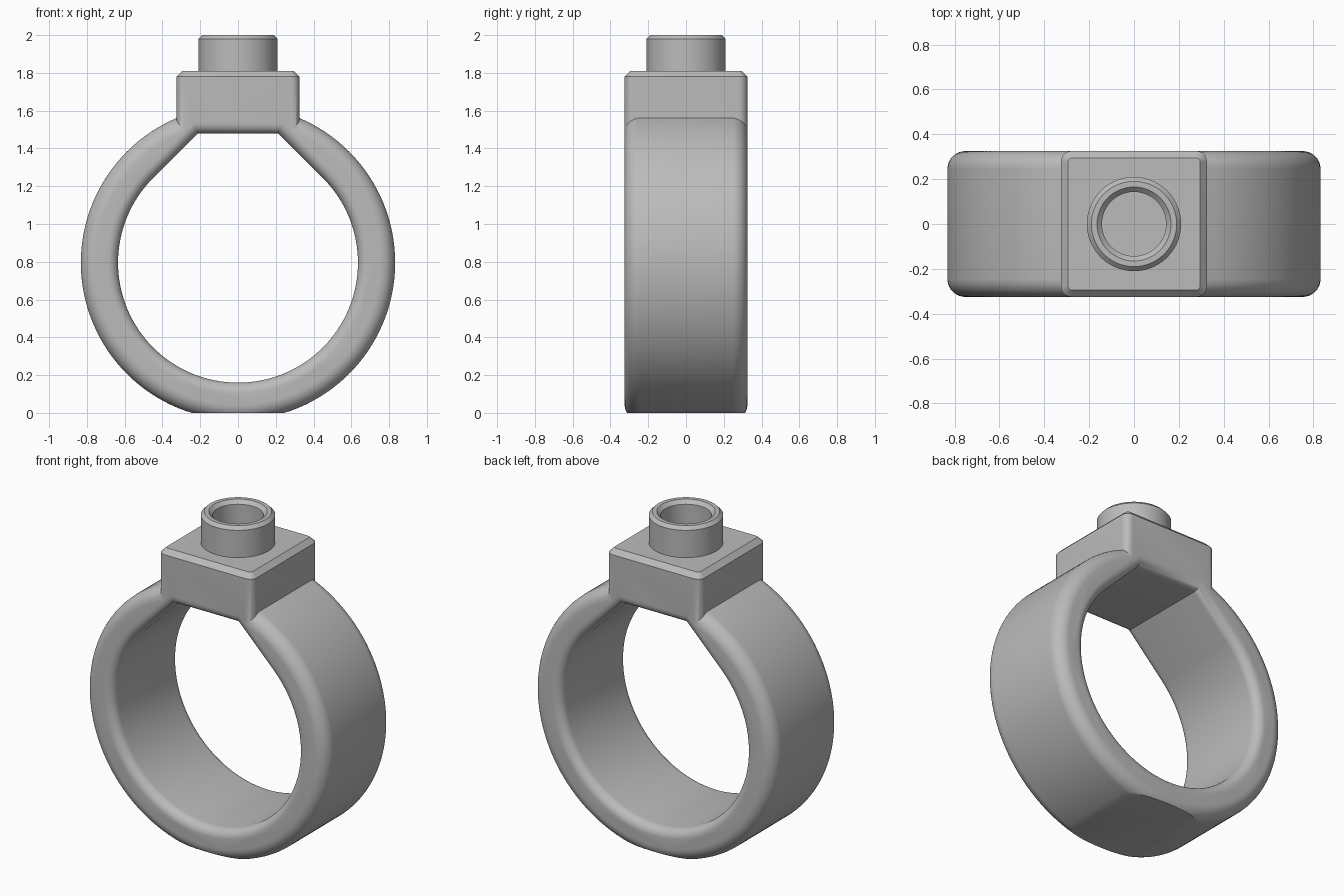
import bpy, bmesh
from math import sin, cos, pi, sqrt

cube = bpy.data.objects.get("Cube")
if cube:
    bpy.data.objects.remove(cube, do_unlink=True)

CENTRE_Z = 0.795      # centre of the finger hole
HALF = 0.325          # half depth of band and block
OUTER, INNER = 0.832, 0.635

grey = bpy.data.materials.new("plain_grey")
grey.use_nodes = True
grey.diffuse_color = (0.5, 0.5, 0.5, 1)
grey.node_tree.nodes["Principled BSDF"].inputs["Base Color"].default_value = (0.5, 0.5, 0.5, 1)


def loft(name, rings):
    """Skin a list of equal-length closed rings and cap both ends."""
    bm = bmesh.new()
    loops = [[bm.verts.new(p) for p in ring] for ring in rings]
    n = len(loops[0])
    for a, b in zip(loops, loops[1:]):
        for i in range(n):
            j = (i + 1) % n
            bm.faces.new((a[i], a[j], b[j], b[i]))
    bm.faces.new(loops[0])
    bm.faces.new(loops[-1])
    bmesh.ops.recalc_face_normals(bm, faces=bm.faces)
    mesh = bpy.data.meshes.new(name)
    bm.to_mesh(mesh)
    bm.free()
    mesh.materials.append(grey)
    obj = bpy.data.objects.new(name, mesh)
    bpy.context.collection.objects.link(obj)
    return obj


def upright_circle(r, y, n=128):
    return [(r * cos(2 * pi * i / n), y, CENTRE_Z + r * sin(2 * pi * i / n)) for i in range(n)]


def flat_circle(r, z, n=96):
    return [(r * cos(2 * pi * i / n), r * sin(2 * pi * i / n), z) for i in range(n)]


def rounded_square(half, r, z, steps=8):
    pts = []
    for q in range(4):
        mid = pi / 4 + q * pi / 2
        cx, cy = [(half - r) * sqrt(2) * f(mid) for f in (cos, sin)]
        for i in range(steps + 1):
            a = q * pi / 2 + i * pi / 2 / steps
            pts.append((cx + r * cos(a), cy + r * sin(a), z))
    return pts


def opening(d, y, n=96):
    """Round hole with 45 degree shoulders and a flat top, grown by d."""
    r, top = INNER + d, 0.685 + d
    h = r * sqrt(2) - top
    pts = []
    for i in range(n + 1):
        a = 0.75 * pi + 1.5 * pi * i / n
        pts.append((r * cos(a), y, CENTRE_Z + r * sin(a)))
    return pts + [(h, y, CENTRE_Z + top), (-h, y, CENTRE_Z + top)]


def boolean(target, tool, operation):
    mod = target.modifiers.new(operation.lower(), 'BOOLEAN')
    mod.operation, mod.object, mod.solver = operation, tool, 'EXACT'
    bpy.context.view_layer.objects.active = target
    bpy.ops.object.modifier_apply(modifier=mod.name)
    bpy.data.objects.remove(tool, do_unlink=True)


# Band: solid disc with rounded rims
R, S = 0.08, 10
rim = [(OUTER - R + R * sin(i * pi / 2 / S), HALF - R + R * cos(i * pi / 2 / S))
       for i in range(S + 1)]
rims = [(r, -y) for r, y in rim] + rim[::-1]
band = loft("ring_band", [upright_circle(r, y) for r, y in rims])

# Square block on top, chamfered upper edge
block = loft("top_block", [rounded_square(HALF, 0.045, 1.45),
                           rounded_square(HALF, 0.045, 1.78),
                           rounded_square(HALF - 0.03, 0.02, 1.81)])
boolean(band, block, 'UNION')

# Finger hole, flared at both ends to round its edges
F, S = 0.055, 8
flare = [(F - F * cos(i * pi / 2 / S), HALF - F + F * sin(i * pi / 2 / S))
         for i in range(S + 1)] + [(F, HALF + 0.05)]
flares = [(d, -y) for d, y in flare[::-1]] + flare
boolean(band, loft("finger_hole", [opening(d, y) for d, y in flares]), 'DIFFERENCE')

# Flat foot under the band
bm = bmesh.new()
bm.from_mesh(band.data)
cut = bmesh.ops.bisect_plane(bm, geom=bm.verts[:] + bm.edges[:] + bm.faces[:], dist=1e-5,
                             plane_co=(0, 0, 0), plane_no=(0, 0, -1), clear_outer=True)
bmesh.ops.holes_fill(bm, edges=[e for e in bm.edges if e.is_boundary], sides=0)
bm.to_mesh(band.data)
bm.free()

# Hollow collar with chamfered rim
collar = loft("collar", [flat_circle(r, z) for r, z in (
    (0.21, 1.80), (0.21, 1.98), (0.19, 2.0), (0.165, 2.0), (0.143, 1.978), (0.143, 1.812))])

for obj in (band, collar):
    bpy.ops.object.select_all(action='DESELECT')
    obj.select_set(True)
    bpy.context.view_layer.objects.active = obj
    bpy.ops.object.shade_smooth_by_angle(angle=pi / 6)
